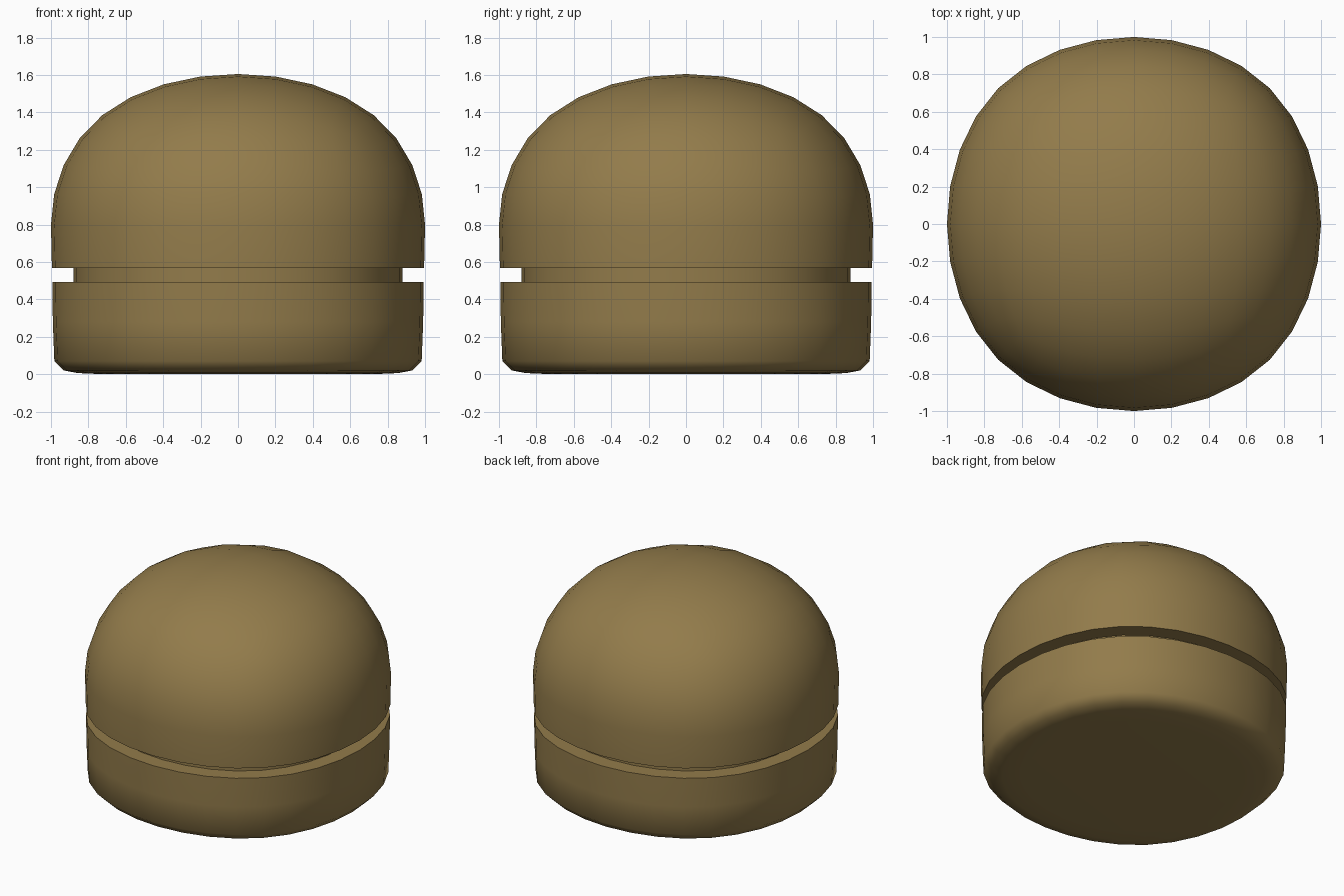
import bpy, bmesh, math

if "Cube" in bpy.data.objects:
    bpy.data.objects.remove(bpy.data.objects["Cube"])

# Dome: cube smoothed by subdivision, giving a slightly squarish round form
bpy.ops.mesh.primitive_cube_add(size=2)
body = bpy.context.object
body.name = "grooved_dome"
sub = body.modifiers.new("rounding", 'SUBSURF')
sub.levels = sub.render_levels = 3
bpy.ops.object.modifier_apply(modifier=sub.name)

bm = bmesh.new()
bm.from_mesh(body.data)
size = max(v.co.x for v in bm.verts)
for v in bm.verts:
    v.co /= size
# Keep the upper half and set it at its height
bmesh.ops.delete(bm, geom=[v for v in bm.verts if v.co.z < -1e-3], context='VERTS')
for v in bm.verts:
    v.co.z = 0.8 + 0.805 * v.co.z
ring = [e for e in bm.edges if e.is_boundary]

# Lower wall, groove, rounded foot: (scale of rim, height)
profile = [(0.995, 0.567), (0.88, 0.567), (0.88, 0.493), (0.993, 0.493),
           (0.99, 0.28), (0.982, 0.07), (0.932, 0.02), (0.857, 0.006), (0.72, 0.0)]
scale = 1.0
for r, z in profile:
    out = bmesh.ops.extrude_edge_only(bm, edges=ring)["geom"]
    ring = [g for g in out if isinstance(g, bmesh.types.BMEdge) and g.is_boundary]
    for v in {v for e in ring for v in e.verts}:
        v.co.x *= r / scale
        v.co.y *= r / scale
        v.co.z = z
    scale = r

# Flat underside
bmesh.ops.contextual_create(bm, geom=ring)
bmesh.ops.recalc_face_normals(bm, faces=bm.faces[:])
bm.to_mesh(body.data)
bm.free()

bpy.ops.object.shade_smooth_by_angle(angle=math.radians(60))

# Olive brown finish
mat = bpy.data.materials.new("olive_brown")
mat.diffuse_color = (0.29, 0.2, 0.07, 1)
mat.use_nodes = True
mat.node_tree.nodes["Principled BSDF"].inputs["Base Color"].default_value = mat.diffuse_color
body.data.materials.append(mat)
